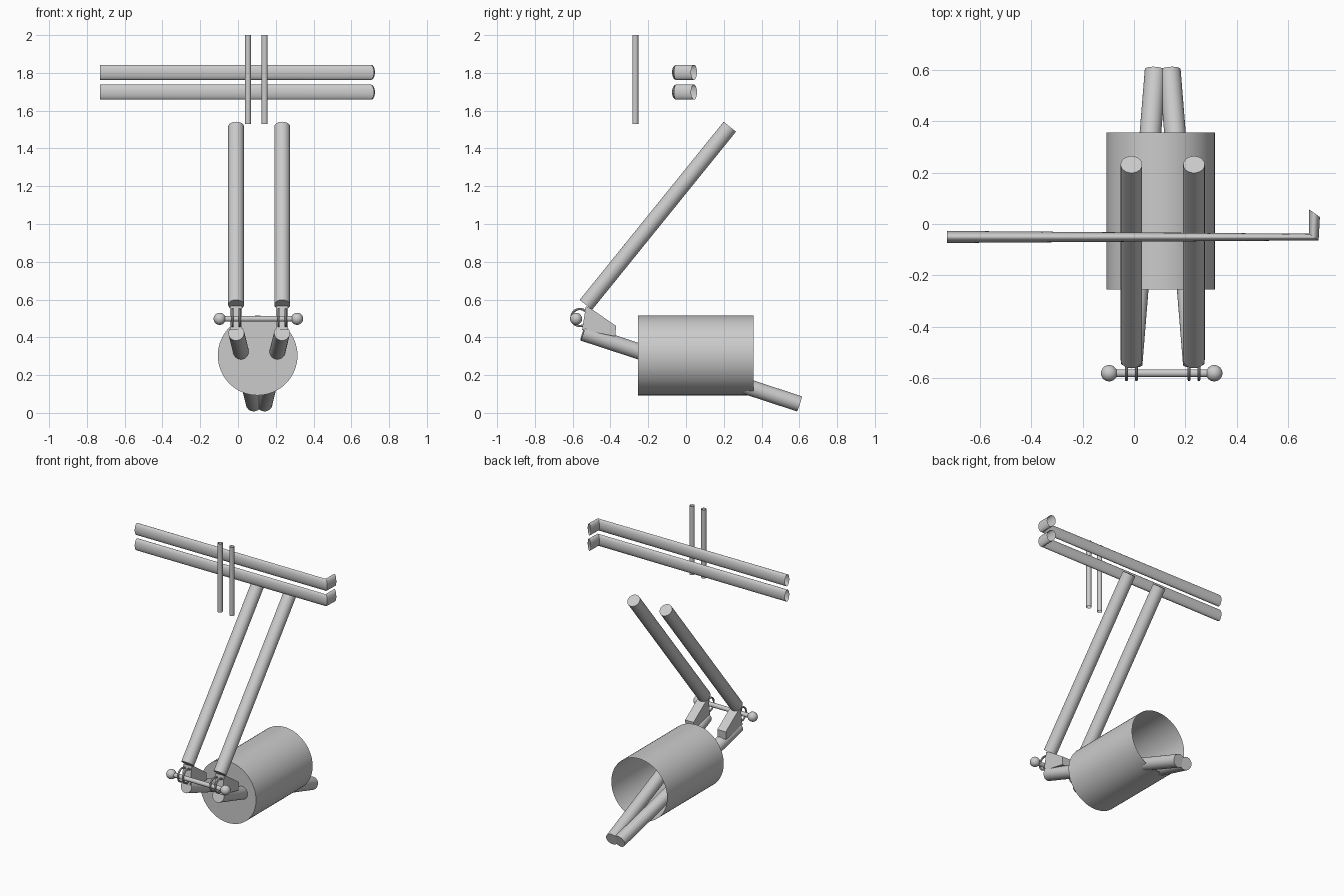
import bpy, bmesh
from math import pi, cos, sin, radians
from mathutils import Vector, Matrix

if "Cube" in bpy.data.objects:
    bpy.data.objects.remove(bpy.data.objects["Cube"])

MID = 0.112  # mirror plane between paired parts


def finish(bm, name):
    bmesh.ops.recalc_face_normals(bm, faces=bm.faces)
    me = bpy.data.meshes.new(name)
    bm.to_mesh(me)
    bm.free()
    me.shade_smooth()
    me.set_sharp_from_angle(angle=radians(35))
    ob = bpy.data.objects.new(name, me)
    bpy.context.collection.objects.link(ob)
    return ob


def loft(name, rings, caps=(True, True)):
    bm = bmesh.new()
    loops = [[bm.verts.new(p) for p in ring] for ring in rings]
    n = len(loops[0])
    for a, b in zip(loops, loops[1:]):
        for i in range(n):
            j = (i + 1) % n
            bm.faces.new((a[i], a[j], b[j], b[i]))
    for cap, loop in zip(caps, (loops[0], loops[-1])):
        if cap:
            bm.faces.new(loop)
    return finish(bm, name)


def tube(name, a, b, r, caps=(True, True), n=40):
    a, b = Vector(a), Vector(b)
    q = (b - a).to_track_quat('Z', 'Y')
    ring = lambda c: [c + q @ Vector((r * cos(2 * pi * i / n), r * sin(2 * pi * i / n), 0))
                      for i in range(n)]
    return loft(name, [ring(a), ring(b)], caps)


def hoop(name, centre, big, small, n=32, m=10):
    # thin ring around the x axis
    bm = bmesh.new()
    v = [[bm.verts.new((centre[0] + small * sin(2 * pi * j / m),
                        centre[1] + (big + small * cos(2 * pi * j / m)) * cos(2 * pi * i / n),
                        centre[2] + (big + small * cos(2 * pi * j / m)) * sin(2 * pi * i / n)))
          for j in range(m)] for i in range(n)]
    for i in range(n):
        for j in range(m):
            k, l = (i + 1) % n, (j + 1) % m
            bm.faces.new((v[i][j], v[k][j], v[k][l], v[i][l]))
    return finish(bm, name)


# drum: closed front, open back
tube("drum", (0.104, -0.255, 0.304), (0.104, 0.357, 0.304), 0.211, (True, False), 64)

for side, label in ((-1, "left"), (1, "right")):
    mx = lambda d: MID + side * d
    # converging tubes that run through the drum
    tube(f"lower_tube_{label}", (mx(0.121), -0.546, 0.423), (mx(0.028), 0.60, 0.048), 0.042)
    # leaning upper tubes
    tube(f"upper_tube_{label}", (mx(0.122), -0.53, 0.572), (mx(0.122), 0.232, 1.515), 0.042)
    # wedge bracket joining the two tubes
    prof = [(-0.53, 0.565), (-0.50, 0.55), (-0.37, 0.46), (-0.375, 0.405), (-0.55, 0.44)]
    loft(f"bracket_{label}", [[(mx(0.122) + o, y, z) for y, z in prof] for o in (-0.032, 0.032)])
    # hinge rings around the cross rod
    for o in (-0.019, 0.019):
        hoop(f"hinge_ring_{label}", (mx(0.122) + o, -0.562, 0.505), 0.045, 0.006)
    # end knobs
    bm = bmesh.new()
    bmesh.ops.create_uvsphere(bm, u_segments=24, v_segments=16, radius=0.032,
                              matrix=Matrix.Translation((0.108 + side * 0.205, -0.582, 0.498)))
    finish(bm, f"rod_knob_{label}")
    # thin upright rods
    x = 0.097 + side * 0.044
    tube(f"upright_rod_{label}", (x, -0.268, 1.53), (x, -0.268, 2.0), 0.016, (False, False), 24)

tube("cross_rod", (-0.097, -0.582, 0.498), (0.313, -0.582, 0.498), 0.015)

# long flattened open tubes with a mitred bend at one end
N = 40
sections = [((-0.73, -0.027), (-0.73, -0.074)), ((0.682, -0.038), (0.72, -0.064)),
            ((0.682, 0.058), (0.725, 0.027))]
for z, label in ((1.803, "upper"), (1.698, "lower")):
    rings = []
    for (x0, y0), (x1, y1) in sections:
        ring = []
        for i in range(N):
            t = 2 * pi * i / N
            f = (1 + cos(t)) / 2
            ring.append((x0 + (x1 - x0) * f, y0 + (y1 - y0) * f, z + 0.04 * sin(t)))
        rings.append(ring)
    loft(f"long_tube_{label}", rings, (False, False))
